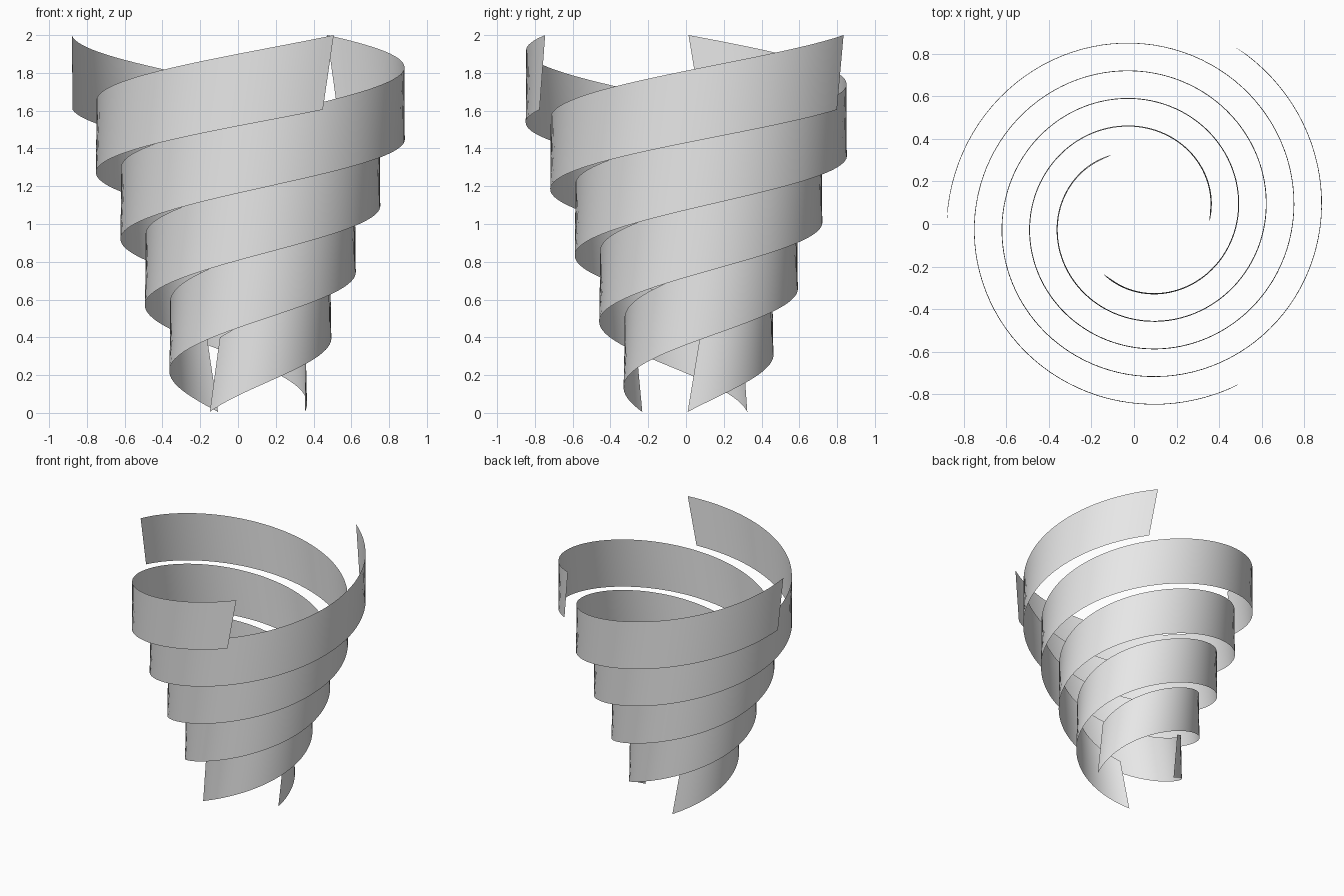
import bpy
import bmesh
from math import radians, cos, sin, tau
from mathutils import Vector

cube = bpy.data.objects.get("Cube")
if cube:
    bpy.data.objects.remove(cube, do_unlink=True)

AXIS = Vector((0.033, 0.034, 0))    # spiral axis
R_START, R_END = 0.322, 0.91        # radius grows evenly
A_START, A_SPAN = radians(-4.5), radians(541.7)
RISE, HEIGHT, LEAN = 1.6, 0.395, 0.065
STEPS = 160

grey = bpy.data.materials.new("light grey")
grey.use_nodes = True
grey.diffuse_color = (0.8, 0.8, 0.8, 1)
grey.node_tree.nodes["Principled BSDF"].inputs["Base Color"].default_value = (0.8, 0.8, 0.8, 1)


def spiral_ribbon(name, turn):
    """Thin ribbon that climbs and widens; its top edge leans forward along the path."""
    bm = bmesh.new()
    previous = None
    for i in range(STEPS + 1):
        t = i / STEPS
        a = A_START + turn + A_SPAN * t
        r = R_START + (R_END - R_START) * t
        low = AXIS + Vector((r * cos(a), r * sin(a), 0.005 + RISE * t))
        high = low + Vector((-LEAN * sin(a), LEAN * cos(a), HEIGHT))
        pair = bm.verts.new(low), bm.verts.new(high)
        if previous:
            bm.faces.new((previous[0], pair[0], pair[1], previous[1]))
        previous = pair
    mesh = bpy.data.meshes.new(name)
    bm.to_mesh(mesh)
    bm.free()
    mesh.materials.append(grey)
    mesh.shade_smooth()
    ribbon = bpy.data.objects.new(name, mesh)
    bpy.context.collection.objects.link(ribbon)


# Three equal ribbons, a third of a turn apart
for k, label in enumerate(("right", "back", "front")):
    spiral_ribbon(label + "_spiral_ribbon", k * tau / 3)
